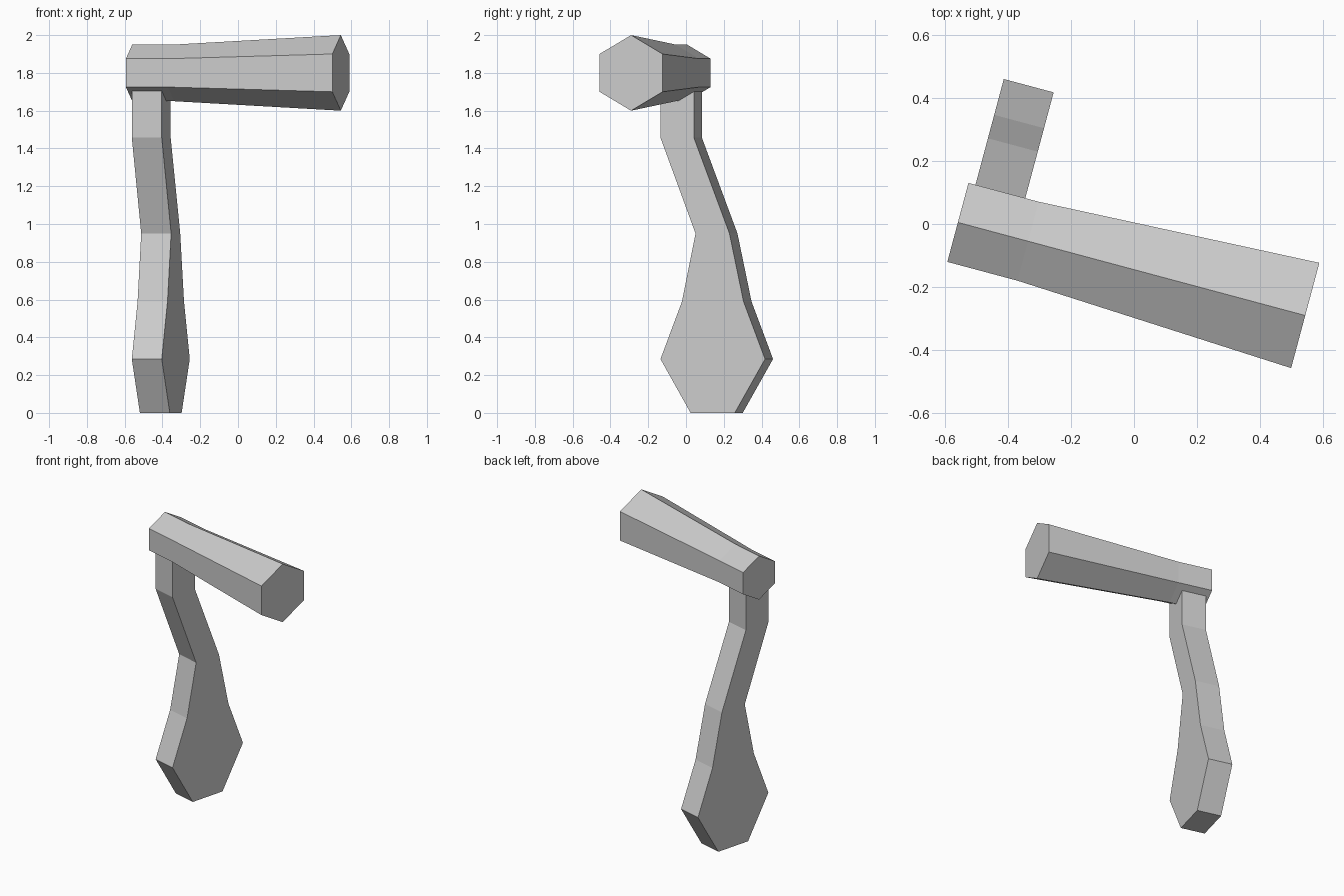
import bpy
import bmesh
from math import radians, sin, cos
from mathutils import Matrix

default = bpy.data.objects.get("Cube")
if default:
    bpy.data.objects.remove(default, do_unlink=True)

grey = bpy.data.materials.new("light_grey")
grey.use_nodes = True
colour = (0.6, 0.6, 0.6, 1)
grey.diffuse_color = colour
grey.node_tree.nodes["Principled BSDF"].inputs["Base Color"].default_value = colour

# The whole tool is turned about the vertical axis
TURN = Matrix.Rotation(radians(-15), 4, "Z")


def loft(name, rings):
    """Skin a closed solid through rings of equal point count."""
    bm = bmesh.new()
    loops = [[bm.verts.new(p) for p in ring] for ring in rings]
    count = len(loops[0])
    for a, b in zip(loops, loops[1:]):
        for i in range(count):
            j = (i + 1) % count
            bm.faces.new((a[i], a[j], b[j], b[i]))
    bm.faces.new(loops[0])
    bm.faces.new(loops[-1])
    bmesh.ops.recalc_face_normals(bm, faces=bm.faces)
    mesh = bpy.data.meshes.new(name)
    bm.to_mesh(mesh)
    bm.free()
    mesh.materials.append(grey)
    obj = bpy.data.objects.new(name, mesh)
    obj.matrix_world = TURN
    bpy.context.collection.objects.link(obj)
    return obj


# Six-sided bar: straight at the handle, then flaring to its far end
def hexagon(x, radius):
    angles = [radians(60 * i) for i in range(6)]
    return [(x, -0.14 + radius * sin(a), 1.8 + radius * cos(a)) for a in angles]


loft("bar", [hexagon(-0.542, 0.15), hexagon(-0.311, 0.15), hexagon(0.601, 0.2)])

# Flat-sided handle: height, front edge, back edge
outline = [
    (0, -0.07, 0.172),
    (0.285, -0.235, 0.338),
    (0.59, -0.117, 0.22),
    (0.95, -0.043, 0.143),
    (1.457, -0.235, -0.052),
    (1.71, -0.235, -0.052),
]
profile = [(f, z) for z, f, b in outline] + [(b, z) for z, f, b in reversed(outline)]
loft("handle", [[(x, y, z) for y, z in profile] for x in (-0.519, -0.355)])
